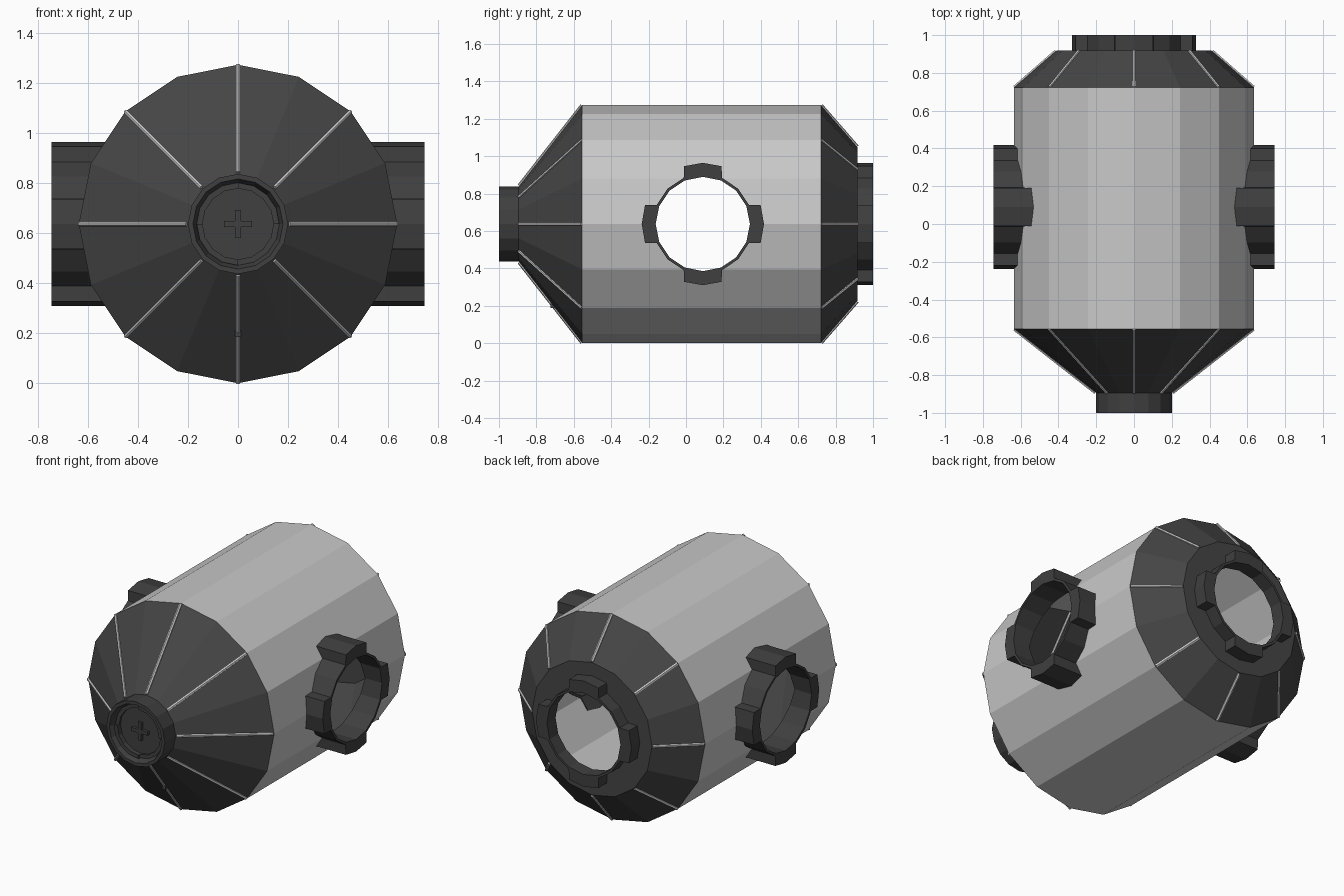
import bpy, bmesh, math
from mathutils import Matrix, Vector

if "Cube" in bpy.data.objects:
    bpy.data.objects.remove(bpy.data.objects["Cube"])

CZ = 0.637           # height of the tank axis
R = 0.636            # tank radius
SIDES = 16
AXIS = Matrix.Translation((0, 0, CZ))


def material(name, v):
    m = bpy.data.materials.new(name)
    m.diffuse_color = (v, v, v, 1)
    m.use_nodes = True
    m.node_tree.nodes["Principled BSDF"].inputs["Base Color"].default_value = m.diffuse_color
    return m


LIGHT = material("light grey", 0.58)
DARK = material("dark grey", 0.06)
FITTING = material("fitting grey", 0.05)


def finish(name, bm, mat, matrix=AXIS):
    bmesh.ops.remove_doubles(bm, verts=bm.verts, dist=1e-5)
    bmesh.ops.recalc_face_normals(bm, faces=bm.faces)
    bm.transform(matrix)
    me = bpy.data.meshes.new(name)
    bm.to_mesh(me)
    bm.free()
    me.materials.append(mat)
    ob = bpy.data.objects.new(name, me)
    bpy.context.collection.objects.link(ob)
    return ob


def skin(bm, rings, closed=False):
    # join consecutive rings of points with quads
    vs = [[bm.verts.new(p) for p in ring] for ring in rings]
    n = len(vs[0])
    for i in range(len(vs) if closed else len(vs) - 1):
        a, b = vs[i], vs[(i + 1) % len(vs)]
        for k in range(n):
            bm.faces.new((a[k], a[(k + 1) % n], b[(k + 1) % n], b[k]))


def polar(r, a, y):
    return Vector((r * math.cos(a), y, r * math.sin(a)))


def lathe(name, profile, mat, matrix=AXIS, closed=False):
    # revolve (radius, y) points about the y axis
    bm = bmesh.new()
    skin(bm, [[polar(r, 2 * math.pi * k / SIDES, y) for k in range(SIDES)]
              for r, y in profile], closed)
    bmesh.ops.dissolve_degenerate(bm, dist=1e-6, edges=bm.edges)
    return finish(name, bm, mat, matrix)


def collar(name, y0, y1, mat, matrix=AXIS):
    # ring with four outer lugs
    outer, inner = [], []
    for q in range(4):
        for d, r in ((-22.5, .267), (-18, .325), (0, .327), (18, .325), (22.5, .267), (45, .267)):
            deg = q * 90 + d
            outer.append((r, math.radians(deg)))
            off = math.radians(deg % 22.5 - 11.25)
            inner.append((.252 * math.cos(math.radians(11.25)) / math.cos(off), math.radians(deg)))
    bm = bmesh.new()
    skin(bm, [[polar(r, a, y) for r, a in loop]
              for loop, y in ((outer, y0), (outer, y1), (inner, y1), (inner, y0))], True)
    return finish(name, bm, mat, matrix)


def cut(ob, cutter):
    mod = ob.modifiers.new("cut", 'BOOLEAN')
    mod.operation, mod.solver, mod.object = 'DIFFERENCE', 'EXACT', cutter
    dg = bpy.context.evaluated_depsgraph_get()
    me = bpy.data.meshes.new_from_object(ob.evaluated_get(dg))
    ob.modifiers.clear()
    ob.data = me


def solid(name, r, y0, y1, mat=LIGHT, matrix=AXIS):
    return lathe(name, [(0, y0), (r, y0), (r, y1), (0, y1)], mat, matrix)


# tank wall: solid drum, cut by a cross tunnel, then opened into a shell
PORT = Matrix.Translation((0, 0.09, CZ))
TURN = {1: PORT @ Matrix.Rotation(-math.pi / 2, 4, 'Z'),
        -1: PORT @ Matrix.Rotation(math.pi / 2, 4, 'Z')}
tank = solid("tank_wall", R, -.555, .722)
tunnel = solid("tunnel_cutter", .26, -1, 1, LIGHT, TURN[1])
cut(tank, tunnel)
bm = bmesh.new()
bm.from_mesh(tank.data)
drop = []
for f in bm.faces:
    near = all(math.hypot(v.co.y - .09, v.co.z - CZ) < .27 for v in f.verts)
    if abs(f.normal.y) > .9 and not near or near and abs(f.normal.x) < .1:
        drop.append(f)
bmesh.ops.delete(bm, geom=drop, context='FACES')
bm.to_mesh(tank.data)
bm.free()

# side port collars, trimmed to the curved wall
trim = solid("trim_cutter", R - .006, -.5, .7)
for s, side in ((1, "right"), (-1, "left")):
    cut(collar(side + "_port_collar", .45, .745, FITTING, TURN[s]), trim)
for helper in (tunnel, trim):
    bpy.data.objects.remove(helper)

# front cone with nozzle and recessed plug
lathe("front_cone", [(R, -.555), (.2, -.895)], DARK)
lathe("front_nozzle", [(.2, -.895), (.2, -1), (.18, -1), (.165, -.96), (.142, -.96),
                       (.142, -.945), (0, -.945)], FITTING)

# two raised arcs around the plug
for name, start in (("upper_arc", 0), ("lower_arc", 180)):
    bm = bmesh.new()
    angles = [math.radians(start + 22.5 * k) for k in range(5)]
    skin(bm, [[polar(r, a, y) for r, y in ((.142, -.955), (.142, -.975), (.165, -.975), (.165, -.955))]
              for a in angles])
    bmesh.ops.holes_fill(bm, edges=bm.edges, sides=4)
    finish(name, bm, FITTING)

# raised cross on the plug
w, l = .011, .056
corner = [(w, w), (w, l), (-w, l)]
pts = []
for q in range(4):
    c, s = round(math.cos(q * math.pi / 2)), round(math.sin(q * math.pi / 2))
    pts += [(c * x - s * z, s * x + c * z) for x, z in corner[:2]] + \
           [(c * -w - s * l, s * -w + c * l)]
bm = bmesh.new()
face = bm.faces.new([bm.verts.new((x, -.945, z)) for x, z in pts])
ext = bmesh.ops.extrude_face_region(bm, geom=[face])
bmesh.ops.translate(bm, vec=(0, -.018, 0),
                    verts=[v for v in ext["geom"] if isinstance(v, bmesh.types.BMVert)])
finish("plug_cross", bm, FITTING)

# back cone with flat annulus and lugged collar
lathe("back_cone", [(R, .722), (.41, .918), (.255, .918)], DARK)
collar("back_collar", .915, 1.0, FITTING)


# thin ribs along the cone ridges
def ribs(name, r0, y0, r1, y1):
    bm = bmesh.new()
    for k in range(8):
        a = k * math.pi / 4
        p, q = polar(r0, a, y0), polar(r1, a, y1)
        rot = (q - p).to_track_quat('Z', 'Y').to_matrix().to_4x4()
        bmesh.ops.create_cone(bm, cap_ends=True, segments=6, radius1=.009, radius2=.009,
                              depth=(q - p).length,
                              matrix=Matrix.Translation((p + q) / 2) @ rot)
    finish(name, bm, LIGHT)


ribs("front_ribs", R - .002, -.557, .205, -.893)
ribs("back_ribs", R - .002, .724, .414, .916)

# small dark clip on the lowest front rib
bm = bmesh.new()
bmesh.ops.create_cube(bm, size=.024, matrix=Matrix.Translation((0, -.712, -.437)))
finish("rib_clip", bm, DARK)
